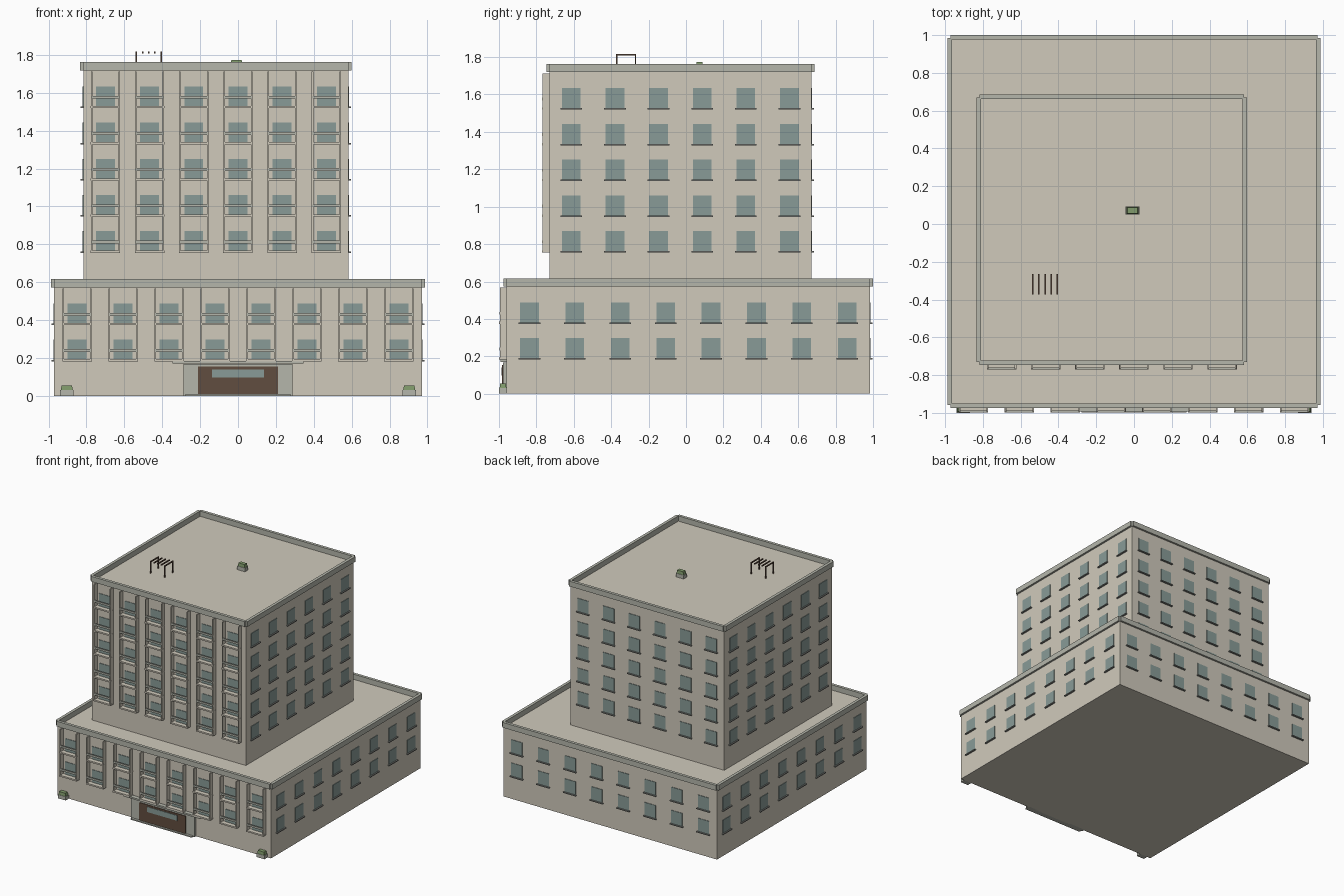
import bpy, bmesh
from math import pi
from mathutils import Matrix, Vector

if "Cube" in bpy.data.objects:
    bpy.data.objects.remove(bpy.data.objects["Cube"])


def material(name, rgb):
    m = bpy.data.materials.new(name)
    m.diffuse_color = (*rgb, 1)
    m.use_nodes = True
    m.node_tree.nodes["Principled BSDF"].inputs["Base Color"].default_value = m.diffuse_color
    return m


WALL = material("wall_plaster", (0.63, 0.59, 0.50))
TRIM = material("trim_stone", (0.46, 0.47, 0.41))
GLASS = material("window_glass", (0.25, 0.33, 0.31))
DARK = material("sill_grey", (0.25, 0.26, 0.24))
WOOD = material("brown_wood", (0.12, 0.075, 0.05))
LEAF = material("foliage", (0.22, 0.33, 0.15))

FLOOR = 0.191    # storey height
WIN_W, WIN_H = 0.10, 0.107


def boxes(name, mat, items, xf=Matrix()):
    """One object from boxes given as (x0, x1, y0, y1, z0, z1)."""
    bm = bmesh.new()
    for x0, x1, y0, y1, z0, z1 in items:
        c = Vector((x0 + x1, y0 + y1, z0 + z1)) / 2
        s = Matrix.Diagonal((x1 - x0, y1 - y0, z1 - z0, 1))
        bmesh.ops.create_cube(bm, size=1, matrix=xf @ Matrix.Translation(c) @ s)
    me = bpy.data.meshes.new(name)
    bm.to_mesh(me)
    bm.free()
    me.materials.append(mat)
    ob = bpy.data.objects.new(name, me)
    bpy.context.collection.objects.link(ob)
    return ob


def block(name, cx, cy, half, z0, z1, bays, rows):
    """Square storey block with rim, windows on four sides, front balconies."""
    boxes(name + "_walls", WALL, [(cx - half, cx + half, cy - half, cy + half, z0, z1)])
    pitch = 2 * half / bays
    cols = [(i - (bays - 1) / 2) * pitch for i in range(bays)]
    for k, side in enumerate(("front", "right", "back", "left")):
        xf = Matrix.Translation((cx, cy, 0)) @ Matrix.Rotation(k * pi / 2, 4, 'Z')
        # roof rim
        boxes(f"{name}_parapet_{side}", TRIM,
              [(-half, half, -half - 0.016, -half + 0.008, z1, z1 + 0.043)], xf)
        # windows
        boxes(f"{name}_windows_{side}", GLASS,
              [(x - WIN_W / 2, x + WIN_W / 2, -half - 0.004, -half + 0.01, z, z + WIN_H)
               for x in cols for z in rows], xf)
        if k:
            boxes(f"{name}_sills_{side}", DARK,
                  [(x - 0.058, x + 0.058, -half - 0.014, -half + 0.01, z - 0.008, z)
                   for x in cols for z in rows], xf)
            continue
        # balcony fins, floors and rails on the front
        f = -half - 0.037
        boxes(name + "_balcony_fins", WALL,
              [(x + s * 0.073 - 0.004, x + s * 0.073 + 0.004, f, -half + 0.005,
                rows[0] - 0.006, z1 - 0.006) for x in cols for s in (-1, 1)], xf)
        boxes(name + "_balcony_floors", WALL,
              [(x - 0.078, x + 0.078, f - 0.003, -half + 0.005, z - 0.008, z + 0.004)
               for x in cols for z in rows], xf)
        boxes(name + "_balcony_rails", TRIM,
              [(x - 0.075, x + 0.075, f - 0.002, f + 0.008, z + 0.042, z + 0.057)
               for x in cols for z in rows], xf)


def planter(name, x, y, z):
    boxes(name + "_pot", TRIM, [(x - 0.036, x + 0.036, y - 0.021, y + 0.021, z, z + 0.03)])
    plant = boxes(name + "_plant", LEAF,
                  [(x - 0.032, x + 0.032, y - 0.018, y + 0.018, z + 0.03, z + 0.055)])
    for v in plant.data.vertices:      # slight taper to the top
        if v.co.z > z + 0.04:
            v.co.x = x + (v.co.x - x) * 0.85
            v.co.y = y + (v.co.y - y) * 0.85


# main volumes
CY, HALF = 0.0125, 0.971
FRONT = CY - HALF
ROOF1, ROOF2 = 3 * FLOOR, 9 * FLOOR
block("podium", 0, CY, HALF, 0, ROOF1, 8, [0.19 + FLOOR * i for i in range(2)])
block("tower", -0.117, -0.03, 0.70, ROOF1 - 0.01, ROOF2, 6,
      [0.763 + FLOOR * i for i in range(5)])

# entrance
back = FRONT + 0.01
boxes("entrance_frame", TRIM, [(-0.288, 0.288, FRONT - 0.02, back, 0, 0.168)])
boxes("entrance_door", WOOD, [(-0.212, 0.212, FRONT - 0.025, back, 0.008, 0.154)])
boxes("entrance_glass", GLASS, [(-0.138, 0.138, FRONT - 0.029, back, 0.097, 0.14)])
boxes("entrance_canopy", TRIM, [(-0.347, 0.347, FRONT - 0.034, back, 0.171, 0.184)])
boxes("entrance_step", TRIM, [(-0.277, 0.277, FRONT - 0.04, back, 0, 0.009)])

# planters by the entrance and on the roof
planter("planter_left", -0.904, FRONT - 0.02, 0)
planter("planter_right", 0.904, FRONT - 0.02, 0)
planter("planter_roof", -0.008, 0.072, ROOF2)

# roof pergola
xs = [-0.536 + i * 0.0325 for i in range(5)]
boxes("pergola_slats", WOOD,
      [(x - 0.004, x + 0.004, -0.374, -0.266, 1.808, 1.817) for x in xs])
boxes("pergola_posts", WOOD,
      [(x - 0.004, x + 0.004, y - 0.004, y + 0.004, ROOF2, 1.81)
       for x in (xs[0], xs[-1]) for y in (-0.37, -0.27)])
